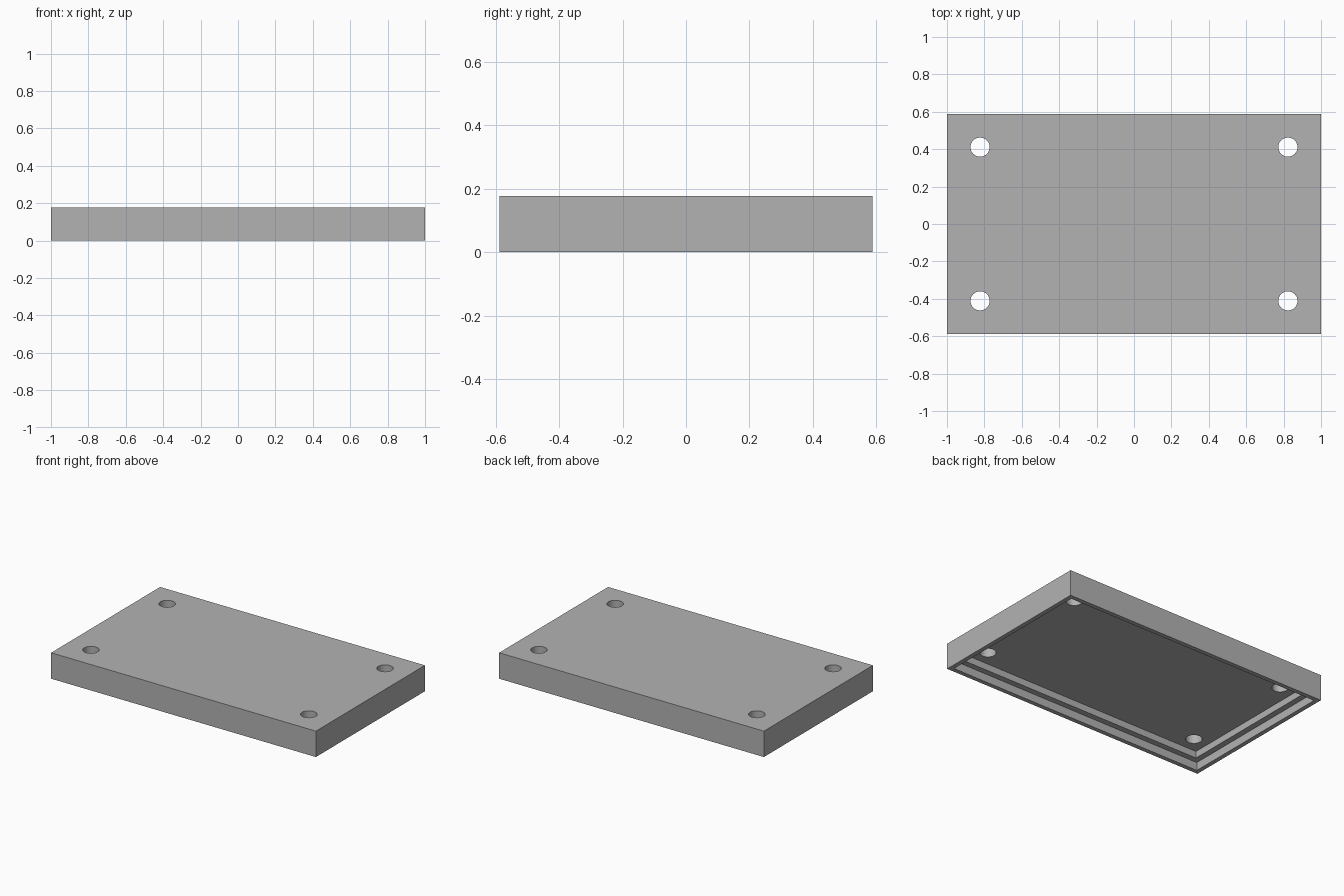
import bpy

if "Cube" in bpy.data.objects:
    bpy.data.objects.remove(bpy.data.objects["Cube"], do_unlink=True)

LENGTH, WIDTH, HEIGHT = 2.0, 1.176, 0.177
HOLE_X, HOLE_Y, HOLE_RADIUS = 0.823, 0.411, 0.051

grey = bpy.data.materials.new("plain grey")
grey.use_nodes = True
colour = (0.45, 0.45, 0.45, 1)
grey.diffuse_color = colour
grey.node_tree.nodes["Principled BSDF"].inputs["Base Color"].default_value = colour


def box(name, inset, bottom, top):
    """Box with the cover's outline, moved inwards by inset."""
    bpy.ops.mesh.primitive_cube_add(size=1, location=(0, 0, (bottom + top) / 2))
    obj = bpy.context.object
    obj.name = name
    obj.scale = (LENGTH - 2 * inset, WIDTH - 2 * inset, top - bottom)
    bpy.ops.object.transform_apply(location=True, rotation=False, scale=True)
    obj.data.materials.append(grey)
    return obj


def cut(target, cutter):
    """Subtract the cutter from the target, then discard it."""
    cutter.hide_render = True
    mod = target.modifiers.new("cut", 'BOOLEAN')
    mod.operation = 'DIFFERENCE'
    mod.solver = 'EXACT'
    mod.object = cutter
    bpy.context.view_layer.objects.active = target
    bpy.ops.object.modifier_apply(modifier=mod.name)
    bpy.data.objects.remove(cutter, do_unlink=True)


# Solid cover block
cover = box("cover", 0, 0, HEIGHT)

# Underside: shallow lip recess, then the deeper cavity inside it
cut(cover, box("lip_recess", 0.03, -0.1, 0.055))
cut(cover, box("cavity", 0.07, -0.1, 0.101))

# Screw holes in the four corners
for sx in (-1, 1):
    for sy in (-1, 1):
        bpy.ops.mesh.primitive_cylinder_add(
            vertices=48, radius=HOLE_RADIUS, depth=1,
            location=(sx * HOLE_X, sy * HOLE_Y, 0))
        hole = bpy.context.object
        hole.name = "screw_hole"
        hole.data.materials.append(grey)
        cut(cover, hole)

# Round hole walls, crisp box edges
bpy.ops.object.select_all(action='DESELECT')
cover.select_set(True)
bpy.context.view_layer.objects.active = cover
bpy.ops.object.shade_smooth_by_angle()
